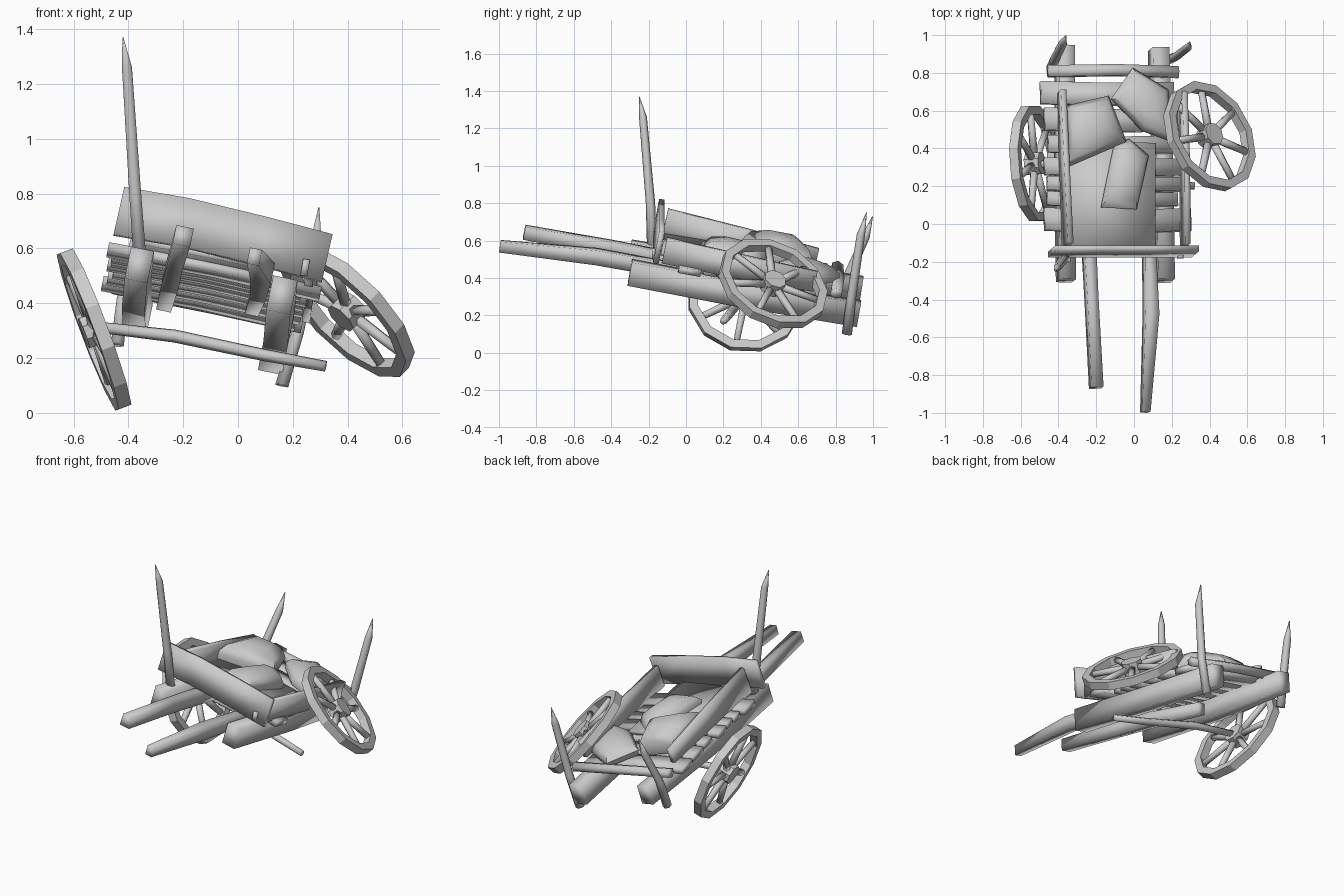
import bpy, bmesh, math
from mathutils import Vector

if "Cube" in bpy.data.objects:
    bpy.data.objects.remove(bpy.data.objects["Cube"])

UP = Vector((0.21, 0.19, 1)).normalized()   # normal of the tilted cart bed


def deck(x, y, h=0.0):
    """Point on the tilted bed, raised by h along its normal."""
    return Vector((x, y, 0.5 - 0.21 * x - 0.19 * y)) + UP * h


def finish(name, bm, angle=95):
    bmesh.ops.recalc_face_normals(bm, faces=bm.faces)
    me = bpy.data.meshes.new(name)
    bm.to_mesh(me)
    bm.free()
    ob = bpy.data.objects.new(name, me)
    bpy.context.collection.objects.link(ob)
    bpy.ops.object.select_all(action='DESELECT')
    bpy.context.view_layer.objects.active = ob
    ob.select_set(True)
    bpy.ops.object.shade_smooth_by_angle(angle=math.radians(angle))
    return ob


def sweep(name, pts, sizes, sides=4, up=UP, angle=95):
    """Sweep a box (sides=4) or round section of (width, height) along points."""
    pts = [Vector(p) for p in pts]
    if not isinstance(sizes, list):
        sizes = [sizes] * len(pts)
    d = (pts[-1] - pts[0]).normalized()
    side = d.cross(Vector(up)).normalized()
    top = side.cross(d)
    bm = bmesh.new()
    rings = []
    k = math.sqrt(2) if sides == 4 else 1
    for p, (w, h) in zip(pts, sizes):
        ring = []
        for i in range(sides):
            a = 2 * math.pi * (i + 0.5) / sides
            ring.append(bm.verts.new(p + side * math.cos(a) * w / 2 * k + top * math.sin(a) * h / 2 * k))
        rings.append(ring)
    for r, s in zip(rings, rings[1:]):
        for i in range(sides):
            j = (i + 1) % sides
            bm.faces.new((r[i], r[j], s[j], s[i]))
    bm.faces.new(rings[0])
    bm.faces.new(rings[-1])
    return finish(name, bm, angle)


def wheel(name, center, axis, radius, phase):
    """Twelve-sided rim, hub and spokes."""
    c, n = Vector(center), Vector(axis).normalized()
    u = n.cross(Vector((0, 1, 0))).normalized()
    v = n.cross(u)

    def at(a, r, h=0):
        return c + (u * math.cos(a) + v * math.sin(a)) * r + n * h
    bm = bmesh.new()
    rings = []
    for i in range(12):
        a = 2 * math.pi * i / 12 + phase
        rings.append([bm.verts.new(at(a, r, h)) for r, h in
                      ((radius, -.025), (radius, .025), (radius - .047, .025), (radius - .047, -.025))])
    for i in range(12):
        r, s = rings[i], rings[(i + 1) % 12]
        for k in range(4):
            m = (k + 1) % 4
            bm.faces.new((r[k], r[m], s[m], s[k]))
    finish(name + "_rim", bm, 25)
    sweep(name + "_hub", [c - n * .04, c + n * .04], (.125, .125), 8, u, 40)
    for i in range(7):
        a = 2 * math.pi * i / 7 + phase
        sweep(name + "_spoke", [at(a, .03), at(a, radius - .03)], [(.045, .045), (.038, .038)], 6, n)


def sack(name, outline, height, base=.03):
    """Soft bundle: outline on the bed, domed towards its middle."""
    mx = sum(p[0] for p in outline) / len(outline)
    my = sum(p[1] for p in outline) / len(outline)
    bm = bmesh.new()
    for s, h in ((.92, 0), (1.0, .35), (.8, .75), (.4, 1)):
        for x, y in outline:
            bm.verts.new(deck(mx + (x - mx) * s, my + (y - my) * s, base + height * h))
    bmesh.ops.convex_hull(bm, input=bm.verts)
    finish(name, bm, 60)


# Main rails under the bed
sweep("left_rail", [(-.36, -.3, .54), (-.37, .3, .435), (-.365, .94, .345)], (.085, .12))
sweep("right_rail", [(.16, -.3, .43), (.15, .3, .315), (.13, .925, .21)], (.09, .13))

# Pulling shafts
sweep("left_shaft", [(-.2, -.865, .645), (-.225, -.4, .56), (-.24, -.1, .5), (-.265, .3, .405)],
      [(.065, .07), (.06, .08), (.065, .08), (.055, .07)])
sweep("right_shaft", [(.06, -.995, .57), (.09, -.48, .515), (.08, -.15, .455), (.055, .28, .385)],
      [(.045, .06), (.075, .08), (.06, .08), (.05, .06)])

# Bed slats
for y, w, x0, x1 in ((.02, .12, -.475, .3), (.13, .07, -.46, .23), (.21, .075, -.46, .25),
                     (.3, .09, -.475, .24), (.42, .09, -.455, .24), (.55, .12, -.475, .23),
                     (.69, .12, -.495, .21)):
    mid = (x0 + x1) / 2
    sweep("bed_slat", [deck(x0, y + .005), deck(mid, y - .005, .006), deck(x1, y)], (w, .035))
sweep("rear_bar", [deck(-.46, .805, .02), deck(-.1, .81, .025), deck(.23, .8, .02)], (.07, .06), 6)

# Side and front boards
sweep("front_board", [(-.435, -.145, .735), (-.2, -.145, .695), (.09, -.145, .625), (.325, -.145, .563)],
      (.03, .18))
sweep("left_board", [deck(-.37, -.13, .09), deck(-.385, .3, .075), deck(-.395, .69, .06)],
      [(.03, .17), (.03, .14), (.03, .1)])
sweep("right_board", [deck(.255, -.13, .08), deck(.255, .3, .07), deck(.245, .68, .065)],
      [(.03, .14), (.03, .13), (.03, .11)])

# Load on the bed
sweep("floor_sheet", [deck(-.13, -.13, .03), deck(-.13, .15, .035), deck(-.13, .43, .03)], (.48, .025))
sack("left_sack", [(-.38, .61), (-.15, .665), (-.055, .42), (-.38, .28)], .15)
sack("rear_sack", [(-.02, .815), (.17, .7), (.19, .42), (.03, .48), (-.135, .65)], .1)
sack("front_sack", [(-.12, .41), (-.04, .44), (.065, .35), (0, .065), (-.19, .075)], .11)

# Pointed stakes
Y = (0, 1, 0)
sweep("front_left_stake", [(-.355, -.18, .52), (-.375, -.19, .8), (-.405, -.23, 1.26), (-.42, -.25, 1.37)],
      [(.055, .055), (.05, .05), (.042, .042), (.004, .004)], 6, Y)
sweep("rear_right_stake", [(.16, .86, .1), (.22, .885, .3), (.285, .935, .63), (.295, .965, .75)],
      [(.055, .055), (.05, .05), (.045, .045), (.004, .004)], 6, Y)
sweep("rear_left_stake", [(-.44, .82, .25), (-.42, .87, .42), (-.375, .96, .62), (-.36, .998, .73)],
      [(.055, .055), (.05, .05), (.045, .045), (.004, .004)], 6, Y)
sweep("board_peg", [(.24, -.17, .5), (.25, -.17, .56)], (.025, .025), 4, Y)

# Axle and wheels
sweep("axle", [(-.53, .32, .315), (-.23, .29, .28), (.1, .235, .21), (.32, .2, .17)],
      [(.04, .04), (.048, .048), (.045, .045), (.04, .04)], 6)
wheel("left_wheel", (-.525, .32, .304), (.93, .08, .35), .315, .26)
wheel("right_wheel", (.4, .465, .37), (.66, .36, .66), .305, .1)
